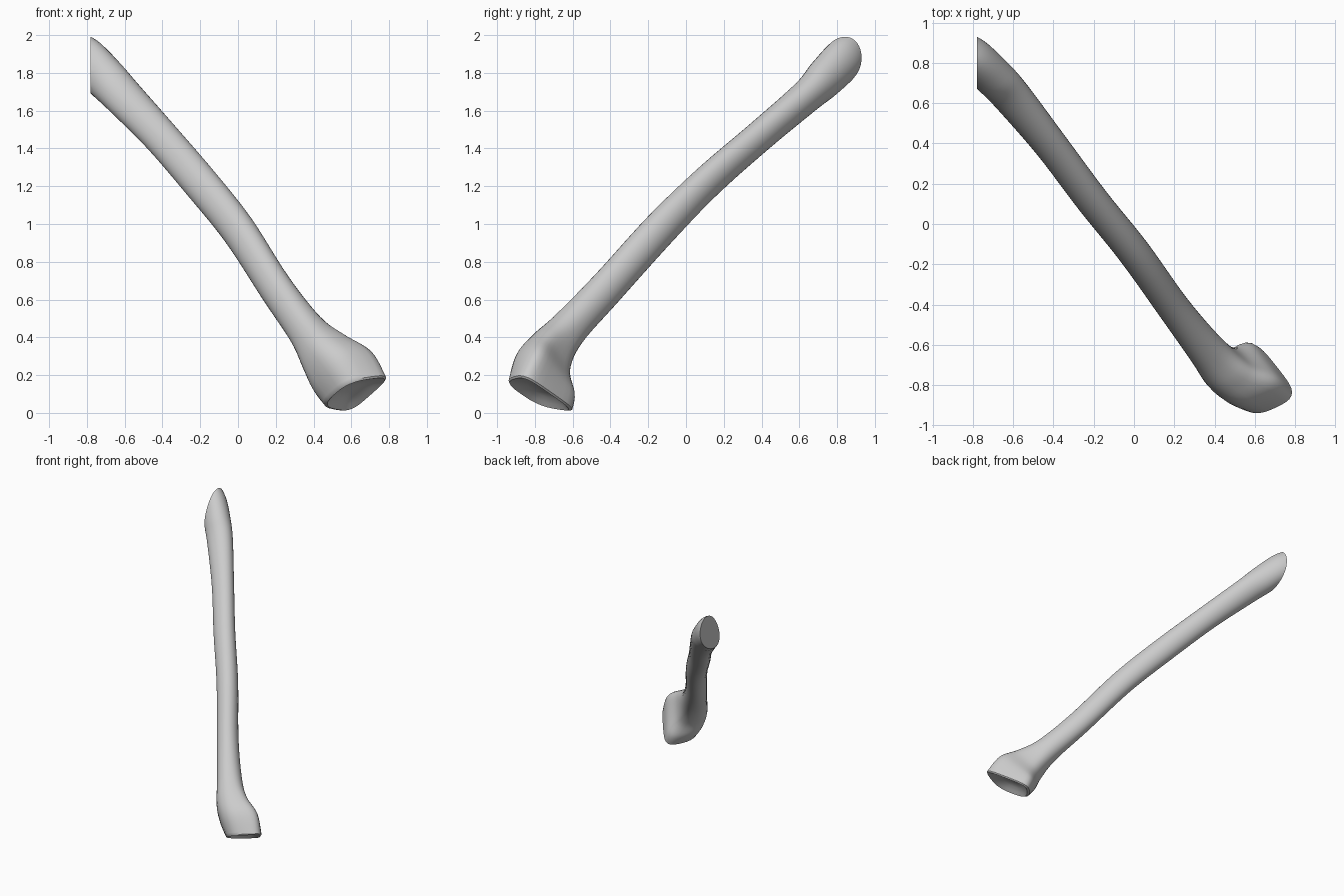
import bpy, bmesh, math
from mathutils import Vector

cube = bpy.data.objects.get("Cube")
if cube:
    bpy.data.objects.remove(cube, do_unlink=True)

# One bone-grey material
mat = bpy.data.materials.new("bone grey")
mat.use_nodes = True
grey = (0.6, 0.6, 0.6, 1)
mat.diffuse_color = grey
mat.node_tree.nodes["Principled BSDF"].inputs["Base Color"].default_value = grey

# Frame of the shaft: along it, across it, and towards its upper side
AXIS = Vector((0.496, -0.627, -0.601)).normalized()
ACROSS = Vector((0.784, 0.62, 0)).normalized()
UPPER = ACROSS.cross(AXIS).normalized()
if UPPER.z < 0:
    UPPER.negate()

# Stations: centre x, y, z, half width, half depth, squareness,
# skew, taper towards one side, end tilt, side groove
STATIONS = [
    (-.89, .93, 1.975, .04, .06, 2, 0, 0, 0, 0),
    (-.81, .85, 1.89, .087, .11, 2, 0, 0, 0, 0),
    (-.705, .738, 1.775, .10, .11, 2, .1, 0, 0, 0),
    (-.61, .636, 1.675, .096, .094, 2, .2, 0, 0, 0),
    (-.41, .388, 1.463, .083, .088, 2, .2, 0, 0, 0),
    (-.205, .115, 1.225, .081, .092, 2, .18, 0, 0, 0),
    (.00, -.14, .97, .081, .097, 2, .05, 0, 0, 0),
    (.20, -.42, .66, .081, .097, 2, 0, 0, 0, 0),
    (.36, -.625, .44, .094, .102, 2.2, 0, 0, 0, 0),
    (.46, -.72, .315, .125, .135, 2.5, .05, .05, .05, .02),
    (.55, -.75, .212, .157, .175, 2.8, 0, .12, .2, .035),
    (.61, -.785, .105, .14, .165, 3, 0, .2, .45, .015),
]
SIDES, STEPS = 32, 6


def spline(a, b, c, d, t):
    """Smooth blend of two neighbouring stations."""
    return [q + .5 * t * (r - p + t * (2 * p - 5 * q + 4 * r - s
            + t * (3 * (q - r) + s - p))) for p, q, r, s in zip(a, b, c, d)]


def power(v, e):
    return math.copysign(abs(v) ** e, v)


def ring(bm, st, scale=1, push=0):
    """One cross-section; push slides it along the shaft."""
    x, y, z, width, depth, square, skew, taper, tilt, groove = st
    verts = []
    for i in range(SIDES):
        ang = 2 * math.pi * i / SIDES
        c, s = math.cos(ang), math.sin(ang)
        side = power(c, 2 / square)
        w = width * side
        n = depth * power(s, 2 / square) * (1 + taper * side) + skew * w
        w, n = (w - groove * max(0, c) ** 4) * scale, n * scale
        verts.append(bm.verts.new(Vector((x, y, z)) + ACROSS * w + UPPER * n
                                  + AXIS * (tilt * n + push)))
    return verts


# Shaft and flared lower head, lofted through the stations
bm = bmesh.new()
pts = [STATIONS[0]] + STATIONS + [STATIONS[-1]]
rings = [ring(bm, spline(*pts[k:k + 4], j / STEPS))
         for k in range(len(STATIONS) - 1) for j in range(STEPS)]
rings.append(ring(bm, STATIONS[-1]))

# Hollow joint face closing the lower head
for scale, push in ((.93, .01), (.75, -.008), (.5, -.028), (.25, -.038)):
    rings.append(ring(bm, STATIONS[-1], scale, push))
for a, b in zip(rings, rings[1:]):
    for i in range(SIDES):
        j = (i + 1) % SIDES
        bm.faces.new((a[i], a[j], b[j], b[i]))
bm.faces.new(rings[-1])

# Flat cut across the upper end
geom = bm.verts[:] + bm.edges[:] + bm.faces[:]
cut = bmesh.ops.bisect_plane(bm, geom=geom, plane_co=(-.78, 0, 0),
                             plane_no=(-1, 0, 0), clear_outer=True)
rim = [e for e in cut["geom_cut"] if isinstance(e, bmesh.types.BMEdge)]
bmesh.ops.edgeloop_fill(bm, edges=rim)
bmesh.ops.recalc_face_normals(bm, faces=bm.faces[:])

mesh = bpy.data.meshes.new("long_bone")
bm.to_mesh(mesh)
bm.free()
bone = bpy.data.objects.new("long_bone", mesh)
bpy.context.collection.objects.link(bone)
mesh.materials.append(mat)
bpy.context.view_layer.objects.active = bone
bone.select_set(True)
bpy.ops.object.shade_smooth_by_angle(angle=math.radians(35))
